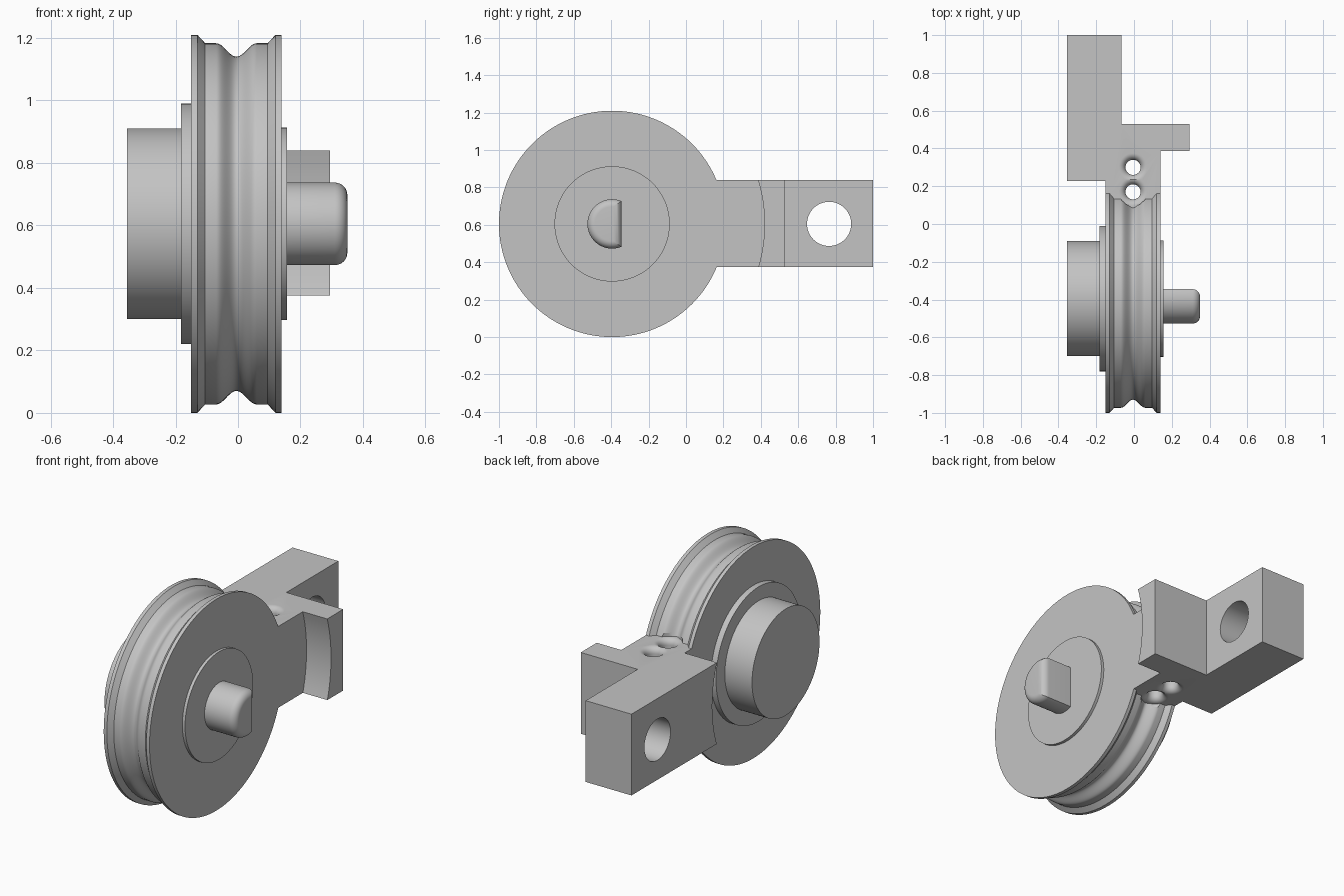
import bpy, bmesh, math
from mathutils import Matrix, Vector

cube = bpy.data.objects.get("Cube")
if cube:
    bpy.data.objects.remove(cube, do_unlink=True)

AXLE = Vector((0, -0.395, 0.605))
MID = -0.005          # centre plane of the wheel
LOW, HIGH = 0.375, 0.84

grey = bpy.data.materials.new("plain grey")
grey.use_nodes = True
grey.diffuse_color = (0.55, 0.55, 0.55, 1)
grey.node_tree.nodes["Principled BSDF"].inputs["Base Color"].default_value = (0.55, 0.55, 0.55, 1)


def make(name, bm):
    bmesh.ops.remove_doubles(bm, verts=bm.verts, dist=1e-5)
    bmesh.ops.recalc_face_normals(bm, faces=bm.faces)
    mesh = bpy.data.meshes.new(name)
    bm.to_mesh(mesh)
    bm.free()
    mesh.materials.append(grey)
    obj = bpy.data.objects.new(name, mesh)
    bpy.context.collection.objects.link(obj)
    return obj


def loft(name, rings):
    """Skin closed rings of equal length and cap both ends."""
    bm = bmesh.new()
    loops = [[bm.verts.new(p) for p in ring] for ring in rings]
    n = len(loops[0])
    for a, b in zip(loops, loops[1:]):
        for i in range(n):
            j = (i + 1) % n
            bm.faces.new((a[i], a[j], b[j], b[i]))
    bm.faces.new(loops[0])
    bm.faces.new(loops[-1])
    return make(name, bm)


def turned(name, profile, centre, axis="X", steps=128):
    """Revolve (position, radius) pairs about an axis through centre."""
    rings = []
    for t, r in profile:
        ring = []
        for i in range(steps):
            a = math.tau * i / steps
            u, v = r * math.cos(a), r * math.sin(a)
            ring.append(Vector((t, u, v) if axis == "X" else (u, v, t)) + centre)
        rings.append(ring)
    return loft(name, rings)


def boolean(target, other, operation):
    mod = target.modifiers.new(operation.title(), "BOOLEAN")
    mod.operation, mod.object, mod.solver = operation, other, "EXACT"
    bpy.context.view_layer.objects.active = target
    bpy.ops.object.modifier_apply(modifier=mod.name)
    bpy.data.objects.remove(other, do_unlink=True)


# Mounting block: stepped plan shape extruded upwards
plan = [(-0.15, 0), (0.14, 0), (0.14, 0.3), (0.295, 0.3), (0.295, 0.53),
        (-0.065, 0.53), (-0.065, 1), (-0.355, 1), (-0.355, 0.1), (-0.15, 0.1)]
body = loft("pulley_and_block", [[(x, y, z) for x, y in plan] for z in (LOW, HIGH)])

# Round clearances either side of the wheel, and the cross bolt hole
boolean(body, turned("left_clearance", [(-0.5, 0.665), (-0.15, 0.665)], AXLE), "DIFFERENCE")
boolean(body, turned("right_clearance", [(0.14, 0.815), (0.5, 0.815)], AXLE), "DIFFERENCE")
boolean(body, turned("bolt_hole", [(-0.5, 0.118), (0.1, 0.118)], Vector((0, 0.765, 0.605)), steps=64),
        "DIFFERENCE")

# Grooved wheel with its hub steps, turned as one piece
groove = []
for i in range(-12, 13):
    d = 0.065 * i / 12
    groove.append((MID + d, 0.578 - 0.0215 * (1 + math.cos(math.pi * d / 0.065))))
rim = [(0.145, 0.605), (0.125, 0.605), (0.1, 0.578)]
profile = [(-0.355, 0.305), (-0.183, 0.305), (-0.183, 0.385), (-0.15, 0.385)]
profile += [(MID - d, r) for d, r in rim] + groove + [(MID + d, r) for d, r in reversed(rim)]
profile += [(0.14, 0.308), (0.157, 0.308)]
boolean(body, turned("wheel", profile, AXLE), "UNION")

# Two cord holes with flared mouths at top and bottom
flare, bore = 0.035, 0.04
mouth = []
for i in range(9):
    a = math.pi / 2 * i / 8
    mouth.append((HIGH - flare * (1 - math.sin(a)), bore + flare * (1 - math.cos(a))))
upper = mouth + [(HIGH + 0.02, bore + flare)]
lower = [(LOW + HIGH - z, r) for z, r in reversed(upper)]
for y in (0.17, 0.3):
    boolean(body, turned("cord_hole", lower + upper, Vector((MID, y, 0)), "Z", 48), "DIFFERENCE")

# Drive shaft with one flat side and a rounded end
RADIUS, FLAT, FILLET = 0.132, 0.05, 0.04


def d_section(x, inset):
    r, f = RADIUS - inset, FLAT - inset
    start = math.acos(f / r)
    ring = []
    for i in range(49):
        a = start + (math.tau - 2 * start) * i / 48
        ring.append(AXLE + Vector((x, r * math.cos(a), r * math.sin(a))))
    return ring


sections = [d_section(0.15, 0)]
for i in range(9):
    a = math.pi / 2 * i / 8
    sections.append(d_section(0.35 - FILLET * (1 - math.sin(a)), FILLET * (1 - math.cos(a))))
shaft = loft("drive_shaft", sections)

for obj in (body, shaft):
    bpy.ops.object.select_all(action="DESELECT")
    obj.select_set(True)
    bpy.context.view_layer.objects.active = obj
    bpy.ops.object.shade_smooth_by_angle(angle=math.radians(30))
